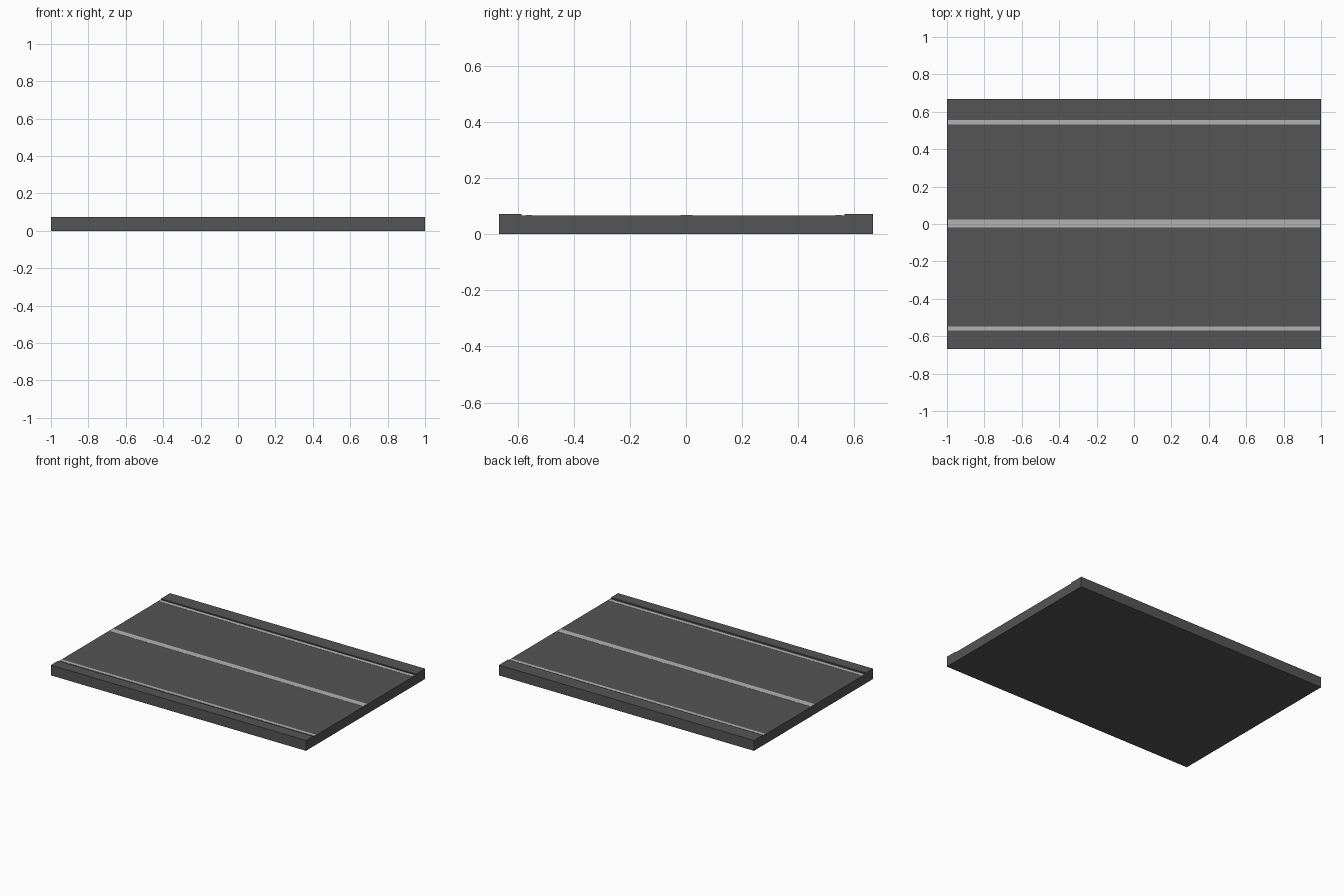
import bpy
import bmesh
from mathutils import Matrix, Vector

if "Cube" in bpy.data.objects:
    bpy.data.objects.remove(bpy.data.objects["Cube"])


def material(name, grey):
    mat = bpy.data.materials.new(name)
    mat.diffuse_color = (grey, grey, grey, 1)
    mat.use_nodes = True
    mat.node_tree.nodes["Principled BSDF"].inputs["Base Color"].default_value = mat.diffuse_color
    return mat


asphalt = material("asphalt", 0.09)
paint = material("paint", 0.45)


def finish(name, bm, mat):
    bmesh.ops.recalc_face_normals(bm, faces=bm.faces)
    mesh = bpy.data.meshes.new(name)
    bm.to_mesh(mesh)
    bm.free()
    mesh.materials.append(mat)
    bpy.context.collection.objects.link(bpy.data.objects.new(name, mesh))


def box(name, half_x, y0, y1, z0, z1, mat):
    bm = bmesh.new()
    size = Matrix.Diagonal((2 * half_x, y1 - y0, z1 - z0, 1))
    place = Matrix.Translation((0, (y0 + y1) / 2, (z0 + z1) / 2))
    bmesh.ops.create_cube(bm, size=1, matrix=place @ size)
    finish(name, bm, mat)


ROAD_Z, KERB_Z = 0.067, 0.073
EDGE, KERB_FRONT, KERB_BACK = 0.667, -0.587, 0.565

# Road slab with raised kerbs: one cross-section swept along x
profile = [(-EDGE, 0), (EDGE, 0), (EDGE, KERB_Z), (KERB_BACK, KERB_Z),
           (KERB_BACK, ROAD_Z), (KERB_FRONT, ROAD_Z),
           (KERB_FRONT, KERB_Z), (-EDGE, KERB_Z)]
bm = bmesh.new()
face = bm.faces.new([bm.verts.new((-1, y, z)) for y, z in profile])
swept = bmesh.ops.extrude_face_region(bm, geom=[face], use_keep_orig=True)
bmesh.ops.translate(bm, vec=Vector((2, 0, 0)),
                    verts=[v for v in swept["geom"] if isinstance(v, bmesh.types.BMVert)])
finish("road_slab", bm, asphalt)

# Painted lane markings, just proud of the road surface
for name, y0, y1 in (("front_edge_line", -0.570, -0.548),
                     ("centre_line", -0.020, 0.024),
                     ("back_edge_line", 0.532, 0.555)):
    box(name, 0.995, y0, y1, ROAD_Z - 0.002, ROAD_Z + 0.001, paint)
